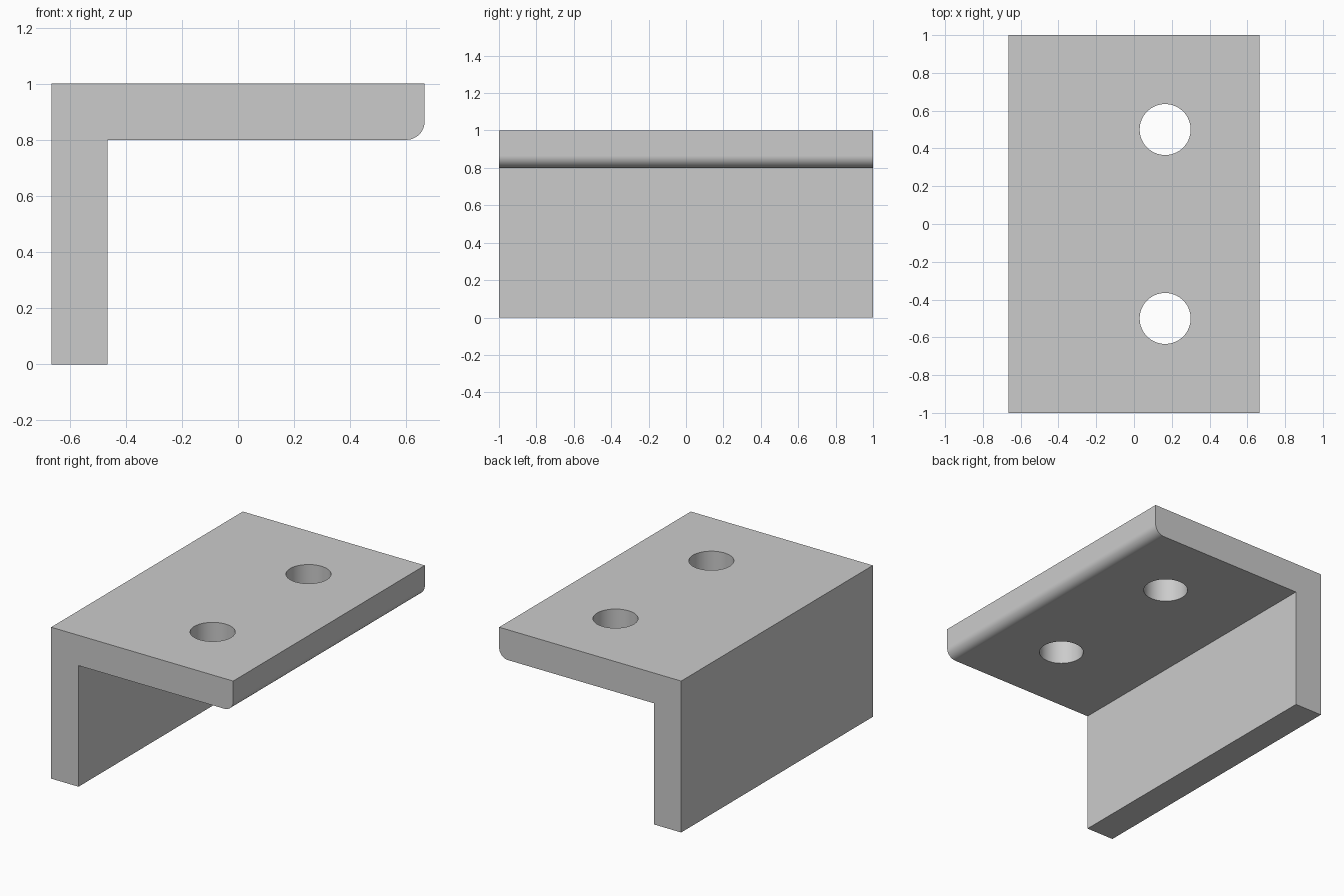
import bpy, bmesh, math

default = bpy.data.objects.get("Cube")
if default:
    bpy.data.objects.remove(default, do_unlink=True)

HALF_W, HALF_L, HEIGHT, THICK = 0.665, 1.0, 1.0, 0.2
FILLET, HOLE_R, HOLE_X, HOLE_Y = 0.065, 0.135, 0.165, 0.5

# Plain grey finish
grey = bpy.data.materials.new("plain_grey")
grey.use_nodes = True
colour = (0.6, 0.6, 0.6, 1)
grey.diffuse_color = colour
grey.node_tree.nodes["Principled BSDF"].inputs["Base Color"].default_value = colour

# L-shaped section with a rounded lower lip
under = HEIGHT - THICK
section = [(-HALF_W, 0), (THICK - HALF_W, 0), (THICK - HALF_W, under)]
for i in range(13):
    a = math.radians(-90 + 90 * i / 12)
    section.append((HALF_W - FILLET + FILLET * math.cos(a),
                    under + FILLET + FILLET * math.sin(a)))
section += [(HALF_W, HEIGHT), (-HALF_W, HEIGHT)]

# Extrude the section along the bracket
bm = bmesh.new()
face = bm.faces.new([bm.verts.new((x, -HALF_L, z)) for x, z in section])
ext = bmesh.ops.extrude_face_region(bm, geom=[face])
moved = [g for g in ext["geom"] if isinstance(g, bmesh.types.BMVert)]
bmesh.ops.translate(bm, verts=moved, vec=(0, 2 * HALF_L, 0))
bmesh.ops.recalc_face_normals(bm, faces=bm.faces)
mesh = bpy.data.meshes.new("angle_bracket")
bm.to_mesh(mesh)
bm.free()
mesh.materials.append(grey)
bracket = bpy.data.objects.new("angle_bracket", mesh)
bpy.context.collection.objects.link(bracket)

# Two round holes through the top plate
for side in (-1, 1):
    bpy.ops.mesh.primitive_cylinder_add(vertices=64, radius=HOLE_R, depth=2 * THICK,
                                        location=(HOLE_X, side * HOLE_Y, HEIGHT - THICK / 2))
    cutter = bpy.context.object
    cutter.name = "hole_cutter"
    cutter.hide_render = True
    cutter.data.materials.append(grey)
    cut = bracket.modifiers.new("hole", 'BOOLEAN')
    cut.operation = 'DIFFERENCE'
    cut.solver = 'EXACT'
    cut.object = cutter
    bpy.ops.object.select_all(action='DESELECT')
    bracket.select_set(True)
    bpy.context.view_layer.objects.active = bracket
    bpy.ops.object.modifier_apply(modifier=cut.name)
    bpy.data.objects.remove(cutter, do_unlink=True)

# Smooth curves, crisp edges, flat plates
bpy.ops.object.shade_smooth_by_angle(angle=math.radians(30))
weighted = bracket.modifiers.new("flat_plates", 'WEIGHTED_NORMAL')
weighted.keep_sharp = True
